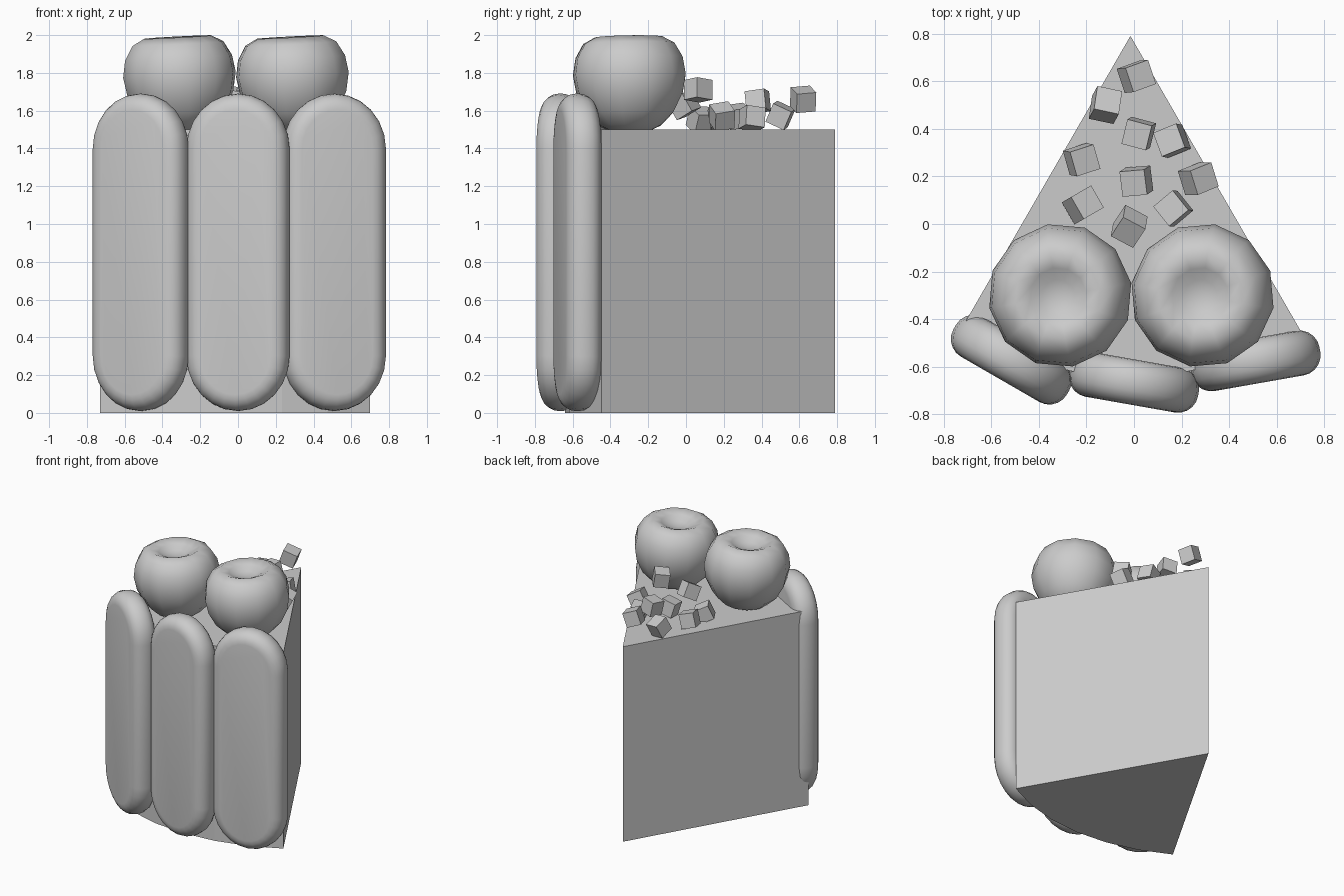
import bpy, bmesh
from math import sin, cos, pi, radians
from mathutils import Matrix, Vector

if "Cube" in bpy.data.objects:
    bpy.data.objects.remove(bpy.data.objects["Cube"])


def make_object(name, bm, location=(0, 0, 0), rotation=(0, 0, 0), smooth=False):
    bmesh.ops.recalc_face_normals(bm, faces=bm.faces[:])
    mesh = bpy.data.meshes.new(name)
    bm.to_mesh(mesh)
    bm.free()
    obj = bpy.data.objects.new(name, mesh)
    bpy.context.collection.objects.link(obj)
    obj.location = location
    obj.rotation_euler = [radians(a) for a in rotation]
    for p in mesh.polygons:
        p.use_smooth = smooth
    return obj


def extrude_outline(points, direction):
    bm = bmesh.new()
    face = bm.faces.new([bm.verts.new(p) for p in points])
    res = bmesh.ops.extrude_face_region(bm, geom=[face], use_keep_orig=True)
    verts = [v for v in res["geom"] if isinstance(v, bmesh.types.BMVert)]
    bmesh.ops.translate(bm, verts=verts, vec=direction)
    return bm


# Cake wedge: sixty degree slice with a curved outer wall
APEX = Vector((-0.015, 0.79, 0))
RADIUS, STEPS = 1.43, 6
outline = [APEX] + [
    APEX + RADIUS * Vector((sin(a), -cos(a), 0))
    for a in (radians(-30 + 60 * i / STEPS) for i in range(STEPS + 1))
]
make_object("cake_slice", extrude_outline(outline, (0, 0, 1.5)))


# Sponge fingers: tall rounded bars standing along the outer wall
def sponge_finger(name, location, turn):
    half_w, half_h, thick, n = 0.275, 0.84, 0.19, 12
    pts = []
    for side in (1, -1):
        for i in range(n + 1):
            a = pi * i / n + (0 if side > 0 else pi)
            pts.append((half_w * cos(a), -thick / 2,
                        side * (half_h - 0.29) + 0.29 * sin(a)))
    obj = make_object(name, extrude_outline(pts, (0, thick, 0)),
                      location, (0, 0, turn), smooth=True)
    bevel = obj.modifiers.new("rounded_edges", "BEVEL")
    bevel.width = 0.085
    bevel.segments = 5
    bevel.limit_method = "ANGLE"
    bevel.angle_limit = radians(40)


sponge_finger("sponge_finger_left", (-0.515, -0.57, 0.85), -30)
sponge_finger("sponge_finger_middle", (0.0, -0.665, 0.85), -10)
sponge_finger("sponge_finger_right", (0.51, -0.575, 0.85), 10)


# Cherries: lathed profile with a dimpled top
PROFILE = [(0.07, 0.145), (0.12, 0.175), (0.18, 0.2), (0.245, 0.165), (0.288, 0.09),
           (0.303, 0.0), (0.285, -0.1), (0.235, -0.2), (0.165, -0.27), (0.08, -0.31)]


def cherry(name, location, turn):
    bm = bmesh.new()
    n = 12
    rings = [[bm.verts.new((r * cos(2 * pi * i / n), r * sin(2 * pi * i / n), z))
              for i in range(n)] for r, z in PROFILE]
    for a, b in zip(rings, rings[1:]):
        for i in range(n):
            j = (i + 1) % n
            bm.faces.new((a[i], a[j], b[j], b[i]))
    for ring, z in ((rings[0], 0.135), (rings[-1], -0.32)):
        centre = bm.verts.new((0, 0, z))
        for i in range(n):
            bm.faces.new((ring[i], ring[(i + 1) % n], centre))
    bmesh.ops.rotate(bm, verts=bm.verts[:], cent=(0, 0, 0),
                     matrix=Matrix.Rotation(radians(turn), 3, "Z"))
    make_object(name, bm, location, (1, -3, 0), smooth=True)


cherry("cherry_left", (-0.31, -0.30, 1.79), 10)
cherry("cherry_right", (0.288, -0.30, 1.79), 20)

# Topping cubes: (position), (tilt in degrees)
CUBES = [
    ((0.01, 0.62, 1.66), (5, 20, 20)), ((-0.12, 0.50, 1.575), (-25, 8, -12)),
    ((0.02, 0.38, 1.65), (8, -8, -15)), ((0.16, 0.35, 1.56), (-8, -12, 22)),
    ((-0.22, 0.27, 1.57), (8, 15, 18)), ((0.01, 0.18, 1.57), (8, -15, 5)),
    ((0.27, 0.19, 1.57), (10, 28, 22)), ((-0.215, 0.08, 1.55), (0, 25, 30)),
    ((0.165, 0.065, 1.71), (-8, -8, 40)), ((-0.02, -0.01, 1.63), (28, 10, -28)),
]
for i, (loc, rot) in enumerate(CUBES):
    bm = bmesh.new()
    bmesh.ops.create_cube(bm, size=0.107)
    make_object(f"topping_cube_{i + 1}", bm, loc, rot)
